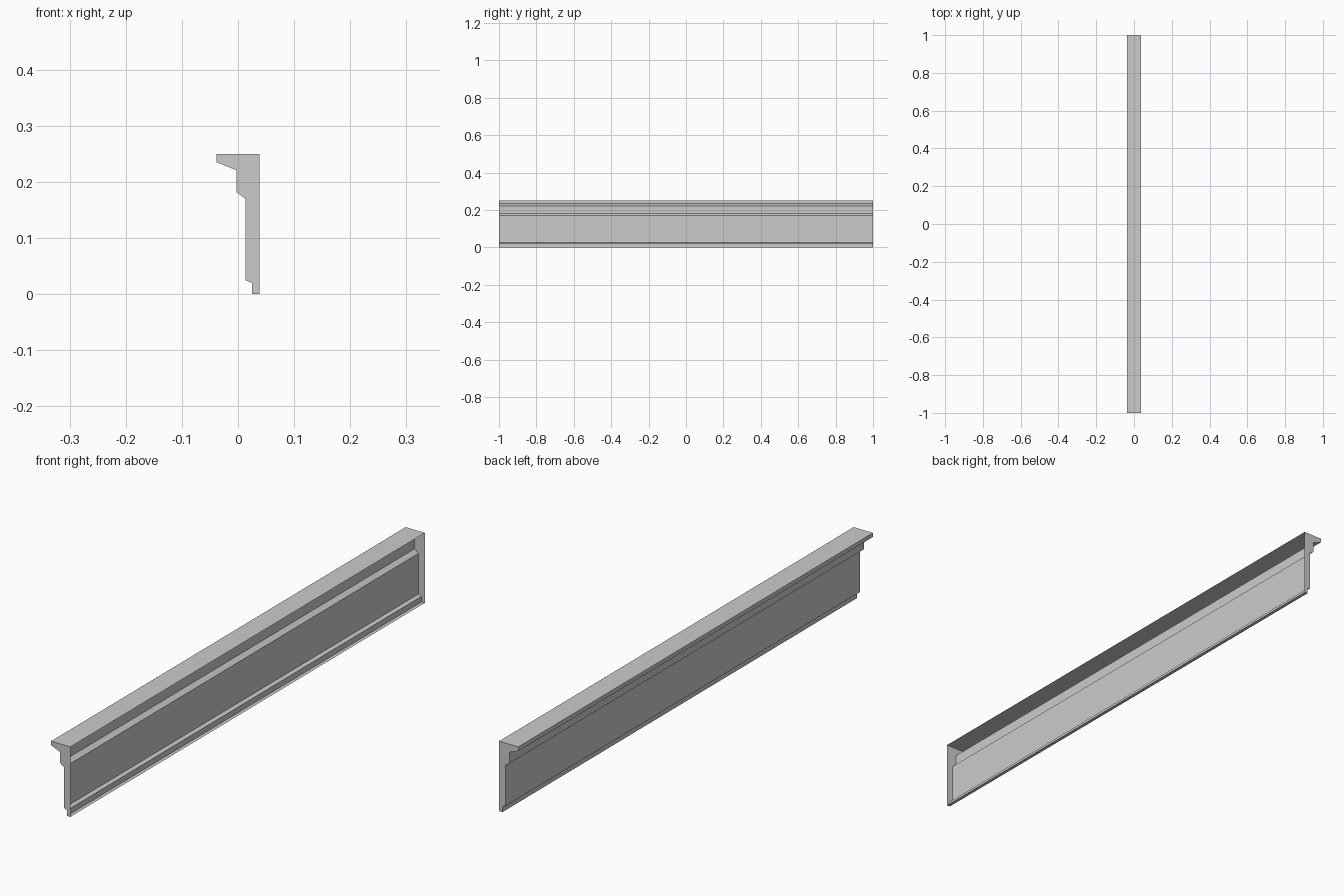
import bpy
import bmesh

cube = bpy.data.objects.get("Cube")
if cube:
    bpy.data.objects.remove(cube, do_unlink=True)

# Single grey material
grey = bpy.data.materials.new("plain grey")
grey.use_nodes = True
colour = (0.6, 0.6, 0.6, 1.0)
grey.diffuse_color = colour
grey.node_tree.nodes["Principled BSDF"].inputs["Base Color"].default_value = colour

# Cornice cross-section (x, z), from the top back edge round to the bottom back edge
profile = [
    (0.038, 0.25), (-0.038, 0.25), (-0.038, 0.235), (-0.003, 0.221),
    (-0.003, 0.182), (0.013, 0.17), (0.013, 0.025), (0.025, 0.02),
    (0.025, 0), (0.038, 0),
]

bm = bmesh.new()
front = [bm.verts.new((x, -1, z)) for x, z in profile]
back = [bm.verts.new((x, 1, z)) for x, z in profile]

# Moulded strips along the length; the wall side (+x) stays open
for i in range(len(profile) - 1):
    bm.faces.new((front[i], back[i], back[i + 1], front[i + 1]))

# End caps
bm.faces.new(front)
bm.faces.new(reversed(back))

mesh = bpy.data.meshes.new("cornice_moulding")
bm.to_mesh(mesh)
bm.free()
mesh.materials.append(grey)
moulding = bpy.data.objects.new("cornice_moulding", mesh)
bpy.context.collection.objects.link(moulding)
